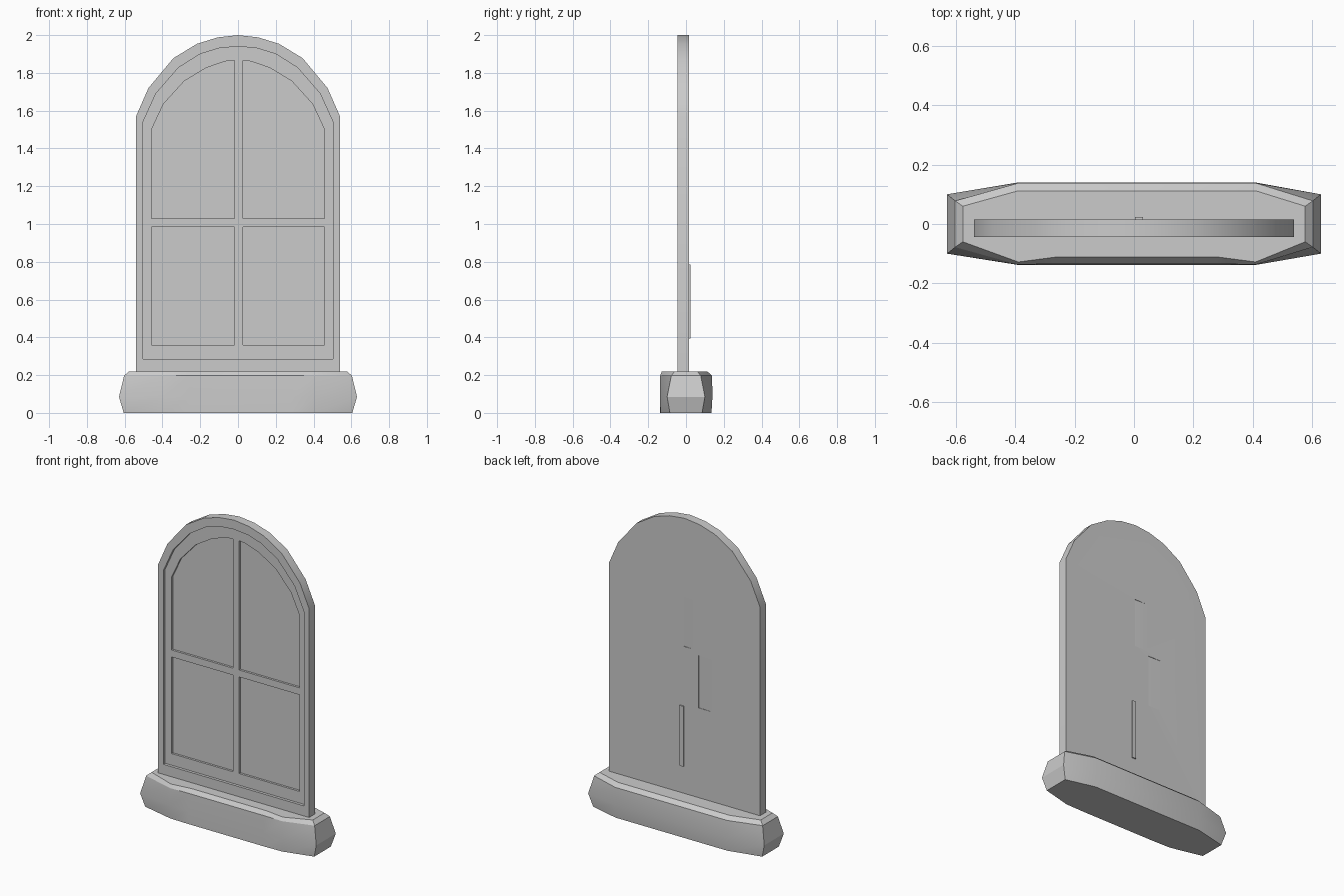
import bpy, bmesh

if "Cube" in bpy.data.objects:
    bpy.data.objects.remove(bpy.data.objects["Cube"])


def mesh_object(name, verts, faces):
    mesh = bpy.data.meshes.new(name)
    mesh.from_pydata(verts, [], faces)
    bm = bmesh.new()
    bm.from_mesh(mesh)
    bmesh.ops.recalc_face_normals(bm, faces=bm.faces)
    bm.to_mesh(mesh)
    bm.free()
    obj = bpy.data.objects.new(name, mesh)
    bpy.context.collection.objects.link(obj)
    return obj


def loft(name, rings):
    """Skin a stack of equal-length closed rings and cap both ends."""
    n = len(rings[0])
    verts = [p for r in rings for p in r]
    faces = [tuple(range(n)), tuple(range(len(verts) - n, len(verts)))]
    for k in range(len(rings) - 1):
        for i in range(n):
            j = (i + 1) % n
            faces.append((k * n + i, k * n + j, (k + 1) * n + j, (k + 1) * n + i))
    return mesh_object(name, verts, faces)


def prism(name, outline, y0, y1):
    return loft(name, [[(x, y, z) for x, z in outline] for y in (y0, y1)])


def arched(half, bottom):
    """Mirror a right-hand arch profile and close it at the bottom."""
    left = [(-x, z) for x, z in reversed(half[:-1])]
    return [(half[0][0], bottom)] + half + left + [(-half[0][0], bottom)]


def carve(obj, cutter):
    cutter.hide_render = True
    mod = obj.modifiers.new("carve", 'BOOLEAN')
    mod.operation, mod.solver, mod.object = 'DIFFERENCE', 'EXACT', cutter
    bpy.context.view_layer.objects.active = obj
    bpy.ops.object.modifier_apply(modifier=mod.name)
    bpy.data.objects.remove(cutter)


def smooth(obj, angle):
    bpy.ops.object.select_all(action='DESELECT')
    obj.select_set(True)
    bpy.context.view_layer.objects.active = obj
    bpy.ops.object.shade_smooth_by_angle(angle=angle)


# Arched window slab with a stepped front
outer = [(.54, 1.57), (.474, 1.72), (.342, 1.878), (.217, 1.954), (.107, 1.988), (0, 2)]
inner = [(.503, 1.54), (.435, 1.69), (.315, 1.828), (.2, 1.9), (.1, 1.931), (0, 1.94)]
window = prism("arched_window", arched(outer, .2), -.044, .015)
carve(window, prism("frame_recess", arched(inner, .285), -.1, -.026))

# Four recessed panes
for side, inside in ((1, .026), (-1, .018)):
    top = [(.458, 1.03), (.458, 1.5), (.395, 1.635), (.285, 1.756),
           (.17, 1.826), (.07, 1.861), (inside, 1.866), (inside, 1.03)]
    low = [(.458, .36), (.458, .985), (inside, .985), (inside, .36)]
    for pane in (top, low):
        carve(window, prism("pane_cutter", [(side * x, z) for x, z in pane], -.1, -.012))

# Shallow worn hollows in the back
for x0, x1, z0, z1 in ((-.09, .005, 1.17, 1.49), (-.23, -.1, .8, 1.14)):
    wedge = [(x0, .0155), (x1, .011), (x1, .05), (x0, .05)]
    carve(window, loft("hollow_cutter", [[(x, y, z) for x, y in wedge] for z in (z0, z1)]))
smooth(window, .5)

# Raised strip on the back
prism("back_strip", [(.003, .395), (.03, .395), (.03, .785), (.003, .785)], .01, .023)

# Stone sill: levels of (z, end x, end y, shoulder y back, shoulder y front, middle y front)
rings = []
for z, ex, ey, back, front, mid in (
        (0, .605, .085, .135, -.135, -.138),
        (.085, .63, .1, .14, -.138, -.138),
        (.197, .603, .078, .138, -.137, -.134),
        (.22, .577, .06, .112, -.128, -.111)):
    rings.append([(ex, -ey, z), (ex, ey, z), (.41, back, z), (-.39, back, z), (-ex, ey, z),
                  (-ex, -ey, z), (-.39, front, z), (-.26, mid, z), (.28, mid, z), (.41, front, z)])
smooth(loft("stone_sill", rings), .42)
